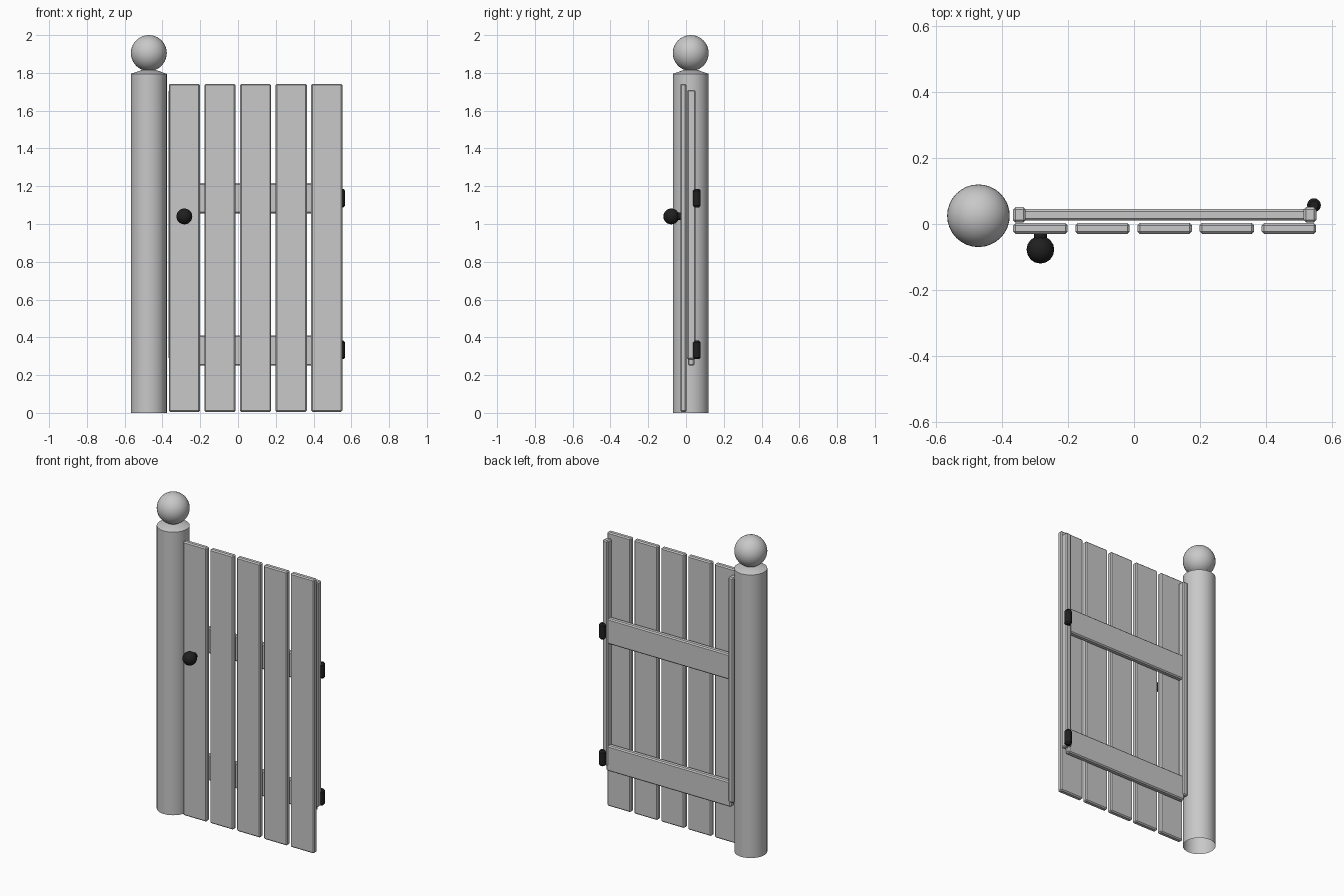
import bpy, bmesh, math
from mathutils import Matrix, Vector

if "Cube" in bpy.data.objects:
    bpy.data.objects.remove(bpy.data.objects["Cube"])


def material(name, v):
    m = bpy.data.materials.new(name)
    m.diffuse_color = (v, v, v, 1)
    m.use_nodes = True
    m.node_tree.nodes["Principled BSDF"].inputs["Base Color"].default_value = m.diffuse_color
    return m


GREY = material("weathered grey", 0.58)
BLACK = material("black iron", 0.014)


def finish(name, bm, mat, smooth=True):
    bmesh.ops.recalc_face_normals(bm, faces=bm.faces)
    me = bpy.data.meshes.new(name)
    bm.to_mesh(me)
    bm.free()
    me.materials.append(mat)
    ob = bpy.data.objects.new(name, me)
    bpy.context.collection.objects.link(ob)
    if smooth:
        bpy.ops.object.select_all(action='DESELECT')
        ob.select_set(True)
        bpy.context.view_layer.objects.active = ob
        bpy.ops.object.shade_smooth_by_angle(angle=math.radians(35))
    return ob


def board(name, x0, x1, y0, y1, z0, z1, bevel=0.007):
    """Box with softened edges."""
    bm = bmesh.new()
    mat = Matrix.Translation(((x0 + x1) / 2, (y0 + y1) / 2, (z0 + z1) / 2)) \
        @ Matrix.Diagonal((x1 - x0, y1 - y0, z1 - z0, 1))
    bmesh.ops.create_cube(bm, size=1, matrix=mat)
    bmesh.ops.bevel(bm, geom=bm.edges[:], offset=bevel, segments=1,
                    affect='EDGES')
    return finish(name, bm, GREY, smooth=False)


def lathe(name, profile, loc, mat, steps=32, axis='Z'):
    """Spin (radius, height) points about the z axis, or -y for axis 'Y'."""
    bm = bmesh.new()
    vs = [bm.verts.new((r, 0, z)) for r, z in profile]
    es = [bm.edges.new(p) for p in zip(vs, vs[1:])]
    bmesh.ops.spin(bm, geom=vs + es, cent=(0, 0, 0), axis=(0, 0, 1),
                   angle=2 * math.pi, steps=steps)
    bmesh.ops.remove_doubles(bm, verts=bm.verts, dist=1e-5)
    if axis == 'Y':
        bmesh.ops.rotate(bm, verts=bm.verts,
                         matrix=Matrix.Rotation(math.radians(90), 3, 'X'))
    bmesh.ops.translate(bm, verts=bm.verts, vec=Vector(loc))
    return finish(name, bm, mat)


def ball(name, r, loc, mat, u, v):
    bm = bmesh.new()
    bmesh.ops.create_uvsphere(bm, u_segments=u, v_segments=v, radius=r,
                              matrix=Matrix.Translation(loc))
    return finish(name, bm, mat)


# round post with shallow conical top (open underneath) and ball finial
PX, PY = -0.472, 0.025
lathe("post", [(0.095, 0), (0.095, 1.795), (0, 1.828)], (PX, PY, 0), GREY)
ball("post_finial", 0.095, (PX, PY, 1.905), GREY, 32, 20)

# five vertical planks
for i in range(5):
    cx = -0.284 + i * 0.1885
    board(f"plank_{i + 1}", cx - 0.0825, cx + 0.0825, -0.03, 0.003,
          0.005, 1.742)

# two horizontal rails on the back
for label, z in (("lower", 0.25), ("upper", 1.056)):
    board(f"{label}_rail", -0.345, 0.53, 0.01, 0.045, z, z + 0.161)

# two upright stiles on the back
for label, x in (("latch", -0.367), ("hinge", 0.515)):
    board(f"{label}_stile", x, x + 0.038, 0.005, 0.051, 0.283, 1.71)

# hinge barrels
for label, z in (("lower", 0.333), ("upper", 1.137)):
    lathe(f"{label}_hinge",
          [(0, -0.049), (0.013, -0.049), (0.021, -0.039),
           (0.021, 0.039), (0.013, 0.049), (0, 0.049)],
          (0.546, 0.057, z), BLACK, steps=16)

# door knob and its neck
lathe("knob_neck", [(0.02, -0.005), (0.02, 0.04)],
      (-0.284, -0.028, 1.04), BLACK, steps=16, axis='Y')
ball("knob", 0.042, (-0.284, -0.078, 1.04), BLACK, 16, 12)
